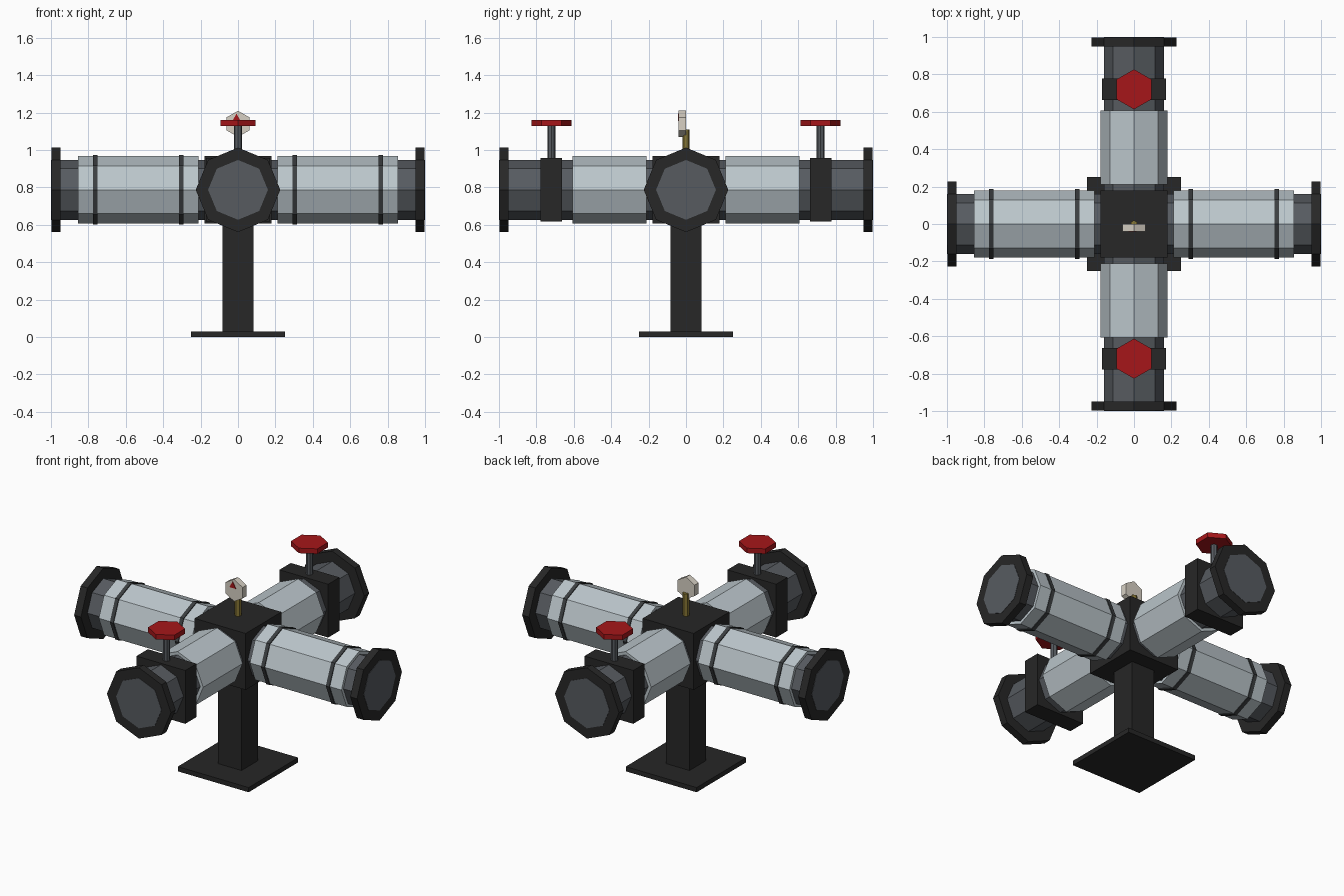
import bpy, bmesh, math
from mathutils import Matrix, Vector

if "Cube" in bpy.data.objects:
    bpy.data.objects.remove(bpy.data.objects["Cube"])

PIPE_Z = 0.787


def material(name, rgb):
    m = bpy.data.materials.new(name)
    m.diffuse_color = (*rgb, 1)
    m.use_nodes = True
    m.node_tree.nodes["Principled BSDF"].inputs["Base Color"].default_value = m.diffuse_color
    return m


BLACK = material("black_iron", (0.02, 0.02, 0.02))
STEEL = material("grey_steel", (0.095, 0.105, 0.118))
STRAP = material("dark_strap", (0.045, 0.05, 0.053))
JACKET = material("pale_jacket", (0.50, 0.565, 0.60))
RED = material("red_paint", (0.38, 0.008, 0.01))
BRASS = material("brass", (0.24, 0.18, 0.035))
DIAL = material("cream_dial", (0.68, 0.63, 0.55))


def finish(name, bm, mat):
    bmesh.ops.recalc_face_normals(bm, faces=bm.faces)
    mesh = bpy.data.meshes.new(name)
    bm.to_mesh(mesh)
    bm.free()
    mesh.materials.append(mat)
    ob = bpy.data.objects.new(name, mesh)
    bpy.context.collection.objects.link(ob)
    return ob


def box(name, lo, hi, mat):
    lo, hi = Vector(lo), Vector(hi)
    bm = bmesh.new()
    m = Matrix.Translation((lo + hi) / 2) @ Matrix.Diagonal((*(hi - lo), 1))
    bmesh.ops.create_cube(bm, size=1, matrix=m)
    return finish(name, bm, mat)


def prism(name, start, end, radius, sides, mat, corner):
    """Flat-sided cylinder from start to end with one corner pointing along `corner`."""
    start, end = Vector(start), Vector(end)
    u = Vector(corner)
    v = (end - start).normalized().cross(u)
    bm = bmesh.new()
    rings = []
    for c in (start, end):
        rings.append([bm.verts.new(c + radius * (u * math.cos(a) + v * math.sin(a)))
                      for a in (2 * math.pi * i / sides for i in range(sides))])
    for i in range(sides):
        j = (i + 1) % sides
        bm.faces.new((rings[0][i], rings[0][j], rings[1][j], rings[1][i]))
    for r in rings:
        bm.faces.new(r)
    return finish(name, bm, mat)


# Stand and junction block
box("base_plate", (-0.25, -0.25, 0), (0.25, 0.25, 0.03), BLACK)
box("post", (-0.083, -0.083, 0.03), (0.083, 0.083, 0.62), BLACK)
box("junction_block", (-0.18, -0.18, PIPE_Z - 0.18), (0.18, 0.18, PIPE_Z + 0.18), BLACK)

# Four arms: pipe, end flange and insulating jacket
arms = {"right": (1, 0), "left": (-1, 0), "back": (0, 1), "front": (0, -1)}
for side, (dx, dy) in arms.items():
    def tube(name, a, b, r, mat):
        prism(f"{side}_{name}", (dx * a, dy * a, PIPE_Z), (dx * b, dy * b, PIPE_Z),
              r, 8, mat, (0, 0, 1))

    tube("pipe", 0.15, 1.0, 0.16, STEEL)
    tube("flange", 0.95, 0.998, 0.226, BLACK)
    if dx:
        # Long jacket with two straps
        tube("jacket", 0.21, 0.856, 0.18, JACKET)
        for n, x in (("inner", 0.304), ("outer", 0.762)):
            tube(n + "_strap", x - 0.012, x + 0.012, 0.186, STRAP)
    else:
        # Short jacket with a valve and handwheel
        tube("jacket", 0.21, 0.608, 0.18, JACKET)
        y = dy * 0.72
        box(side + "_valve_body", (-0.172, y - 0.057, PIPE_Z - 0.17),
            (0.172, y + 0.057, PIPE_Z + 0.17), BLACK)
        prism(side + "_valve_stem", (0, y, 0.95), (0, y, 1.14), 0.021, 8, STEEL, (0, 1, 0))
        prism(side + "_handwheel", (0, y, 1.128), (0, y, 1.16), 0.107, 6, RED, (0, 1, 0))

# Pressure gauge on top
prism("gauge_stem", (0, 0, 0.96), (0, 0, 1.11), 0.02, 6, BRASS, (0, 1, 0))
prism("gauge_body", (0, -0.04, 1.14), (0, 0, 1.14), 0.07, 6, DIAL, (0, 0, 1))
prism("gauge_needle", (-0.008, -0.044, 1.168), (-0.008, -0.039, 1.168), 0.026, 3, RED, (0, 0, 1))
